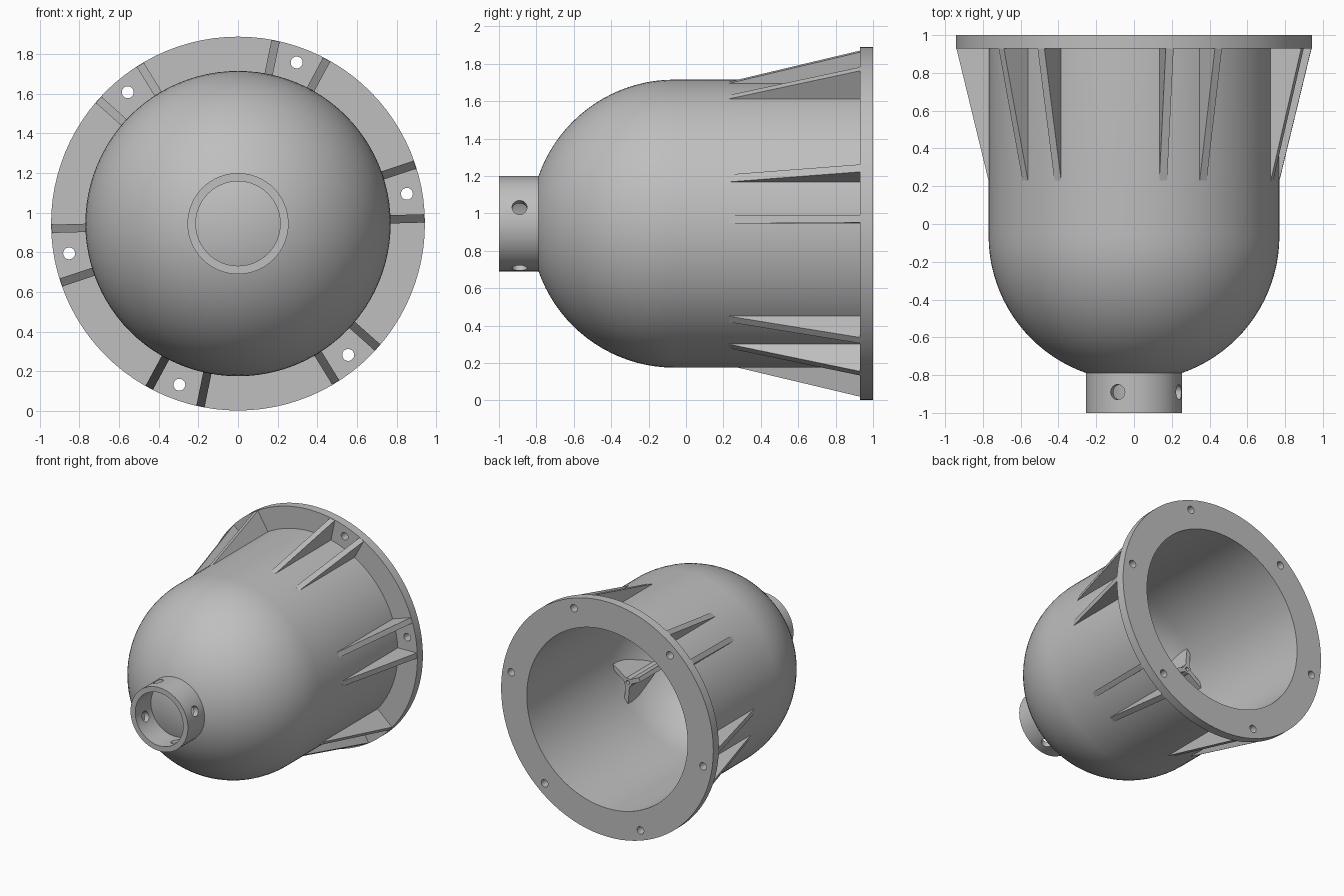
import bpy, bmesh
from math import cos, sin, pi, radians, sqrt
from mathutils import Matrix, Vector

cube = bpy.data.objects.get("Cube")
if cube:
    bpy.data.objects.remove(cube, do_unlink=True)

CENTRE = Matrix.Translation((0, 0, 0.945))   # main axis runs along y
R_OUT, R_IN, R_FLANGE = 0.77, 0.715, 0.943
DOME_Y = -0.062
FLANGE_Y = 0.93

grey = bpy.data.materials.new("plain_grey")
grey.use_nodes = True
grey.diffuse_color = (0.52, 0.52, 0.52, 1)
grey.node_tree.nodes["Principled BSDF"].inputs["Base Color"].default_value = (0.52, 0.52, 0.52, 1)


def turn(angle):
    """Rotate about the main axis so that local x points outward at angle."""
    return Matrix.Rotation(-radians(angle), 4, 'Y')


def lathe(bm, profile, steps, matrix=Matrix()):
    """Revolve a closed (radius, y) profile about the y axis."""
    part = bmesh.new()
    vs = [part.verts.new((r, y, 0)) for r, y in profile]
    for a, b in zip(vs, vs[1:] + vs[:1]):
        if a.co.x > 0 or b.co.x > 0:
            part.edges.new((a, b))
    bmesh.ops.spin(part, geom=part.verts[:] + part.edges[:], cent=(0, 0, 0),
                   axis=(0, 1, 0), angle=2 * pi, steps=steps)
    bmesh.ops.remove_doubles(part, verts=part.verts[:], dist=1e-4)
    add_part(bm, part, matrix)


def prism(bm, profile, thick, matrix):
    """Extrude an (outward, y) profile sideways, centred on its plane."""
    part = bmesh.new()
    face = part.faces.new([part.verts.new((u, y, -thick / 2)) for u, y in profile])
    new = bmesh.ops.extrude_face_region(part, geom=[face])["geom"]
    bmesh.ops.translate(part, vec=(0, 0, thick),
                        verts=[g for g in new if isinstance(g, bmesh.types.BMVert)])
    add_part(bm, part, matrix)


def add_part(bm, part, matrix):
    bmesh.ops.transform(part, matrix=matrix, verts=part.verts[:])
    bmesh.ops.recalc_face_normals(part, faces=part.faces[:])
    mesh = bpy.data.meshes.new("part")
    part.to_mesh(mesh)
    part.free()
    bm.from_mesh(mesh)
    bpy.data.meshes.remove(mesh)


def finish(name, bm):
    bmesh.ops.transform(bm, matrix=CENTRE, verts=bm.verts[:])
    mesh = bpy.data.meshes.new(name)
    bm.to_mesh(mesh)
    bm.free()
    mesh.materials.append(grey)
    ob = bpy.data.objects.new(name, mesh)
    bpy.context.collection.objects.link(ob)
    return ob


def select(ob):
    bpy.ops.object.select_all(action='DESELECT')
    ob.select_set(True)
    bpy.context.view_layer.objects.active = ob


def smooth(ob):
    select(ob)
    bpy.ops.object.shade_smooth_by_angle(angle=radians(30))


def drill(ob, name, radius, length, matrices):
    """Cut cylindrical holes along each matrix's z direction."""
    bm = bmesh.new()
    for m in matrices:
        bmesh.ops.create_cone(bm, cap_ends=True, segments=24, radius1=radius,
                              radius2=radius, depth=length, matrix=m)
    cutter = finish(name, bm)
    cutter.hide_render = True
    mod = ob.modifiers.new("holes", 'BOOLEAN')
    mod.operation = 'DIFFERENCE'
    mod.solver = 'EXACT'
    mod.object = cutter
    select(ob)
    bpy.ops.object.modifier_apply(modifier=mod.name)
    bpy.data.objects.remove(cutter, do_unlink=True)


# Domed shell with its mounting flange
def arc(radius, n=24):
    return [(radius * sin(pi / 2 * i / n), DOME_Y - radius * cos(pi / 2 * i / n))
            for i in range(n + 1)]


bm = bmesh.new()
lathe(bm, arc(R_OUT) + [(R_OUT, FLANGE_Y), (R_FLANGE, FLANGE_Y), (R_FLANGE, 1),
                        (R_IN, 1)] + arc(R_IN)[::-1], 96)
shell = finish("domed_shell", bm)
bolt_angles = [10 + 60 * k for k in range(6)]
along_y = Matrix.Rotation(pi / 2, 4, 'X')
drill(shell, "bolt_hole_cutter", 0.03, 0.3,
      [turn(a) @ Matrix.Translation((0.865, 0.97, 0)) @ along_y for a in bolt_angles])
smooth(shell)

# Front collar with four cross holes
bm = bmesh.new()
lathe(bm, [(0.213, -1), (0.255, -1), (0.255, -0.765), (0.213, -0.765)], 64)
collar = finish("front_collar", bm)
along_x = Matrix.Rotation(pi / 2, 4, 'Y')
drill(collar, "collar_hole_cutter", 0.04, 0.2,
      [turn(20 + 90 * k) @ Matrix.Translation((0.24, -0.89, 0)) @ along_x for k in range(4)])
smooth(collar)

# Paired triangular ribs beside every bolt hole
bm = bmesh.new()
for a in bolt_angles:
    for side in (-8.4, 8.4):
        prism(bm, [(0.75, 0.23), (0.77, 0.23), (0.94, FLANGE_Y), (0.94, 0.94), (0.75, 0.94)],
              0.042, turn(a + side))
finish("flange_ribs", bm)

# Inner screw posts, each with three webs tying it to the shell
TOP = -0.07
bm = bmesh.new()
for k in range(4):
    place = turn(65 + 90 * k) @ Matrix.Translation((0.625, 0, 0))
    lathe(bm, [(0, -0.44), (0.035, -0.44), (0.035, TOP), (0.015, TOP),
               (0.015, -0.2), (0, -0.2)], 24, place)
    for direction, reach, deep in ((180, 0.115, -0.59), (60, 0.17, -0.18), (-60, 0.17, -0.18)):
        prism(bm, [(0.025, TOP), (reach, TOP), (reach, deep), (0.025, -0.44)],
              0.035, place @ turn(direction))
smooth(finish("screw_posts", bm))
